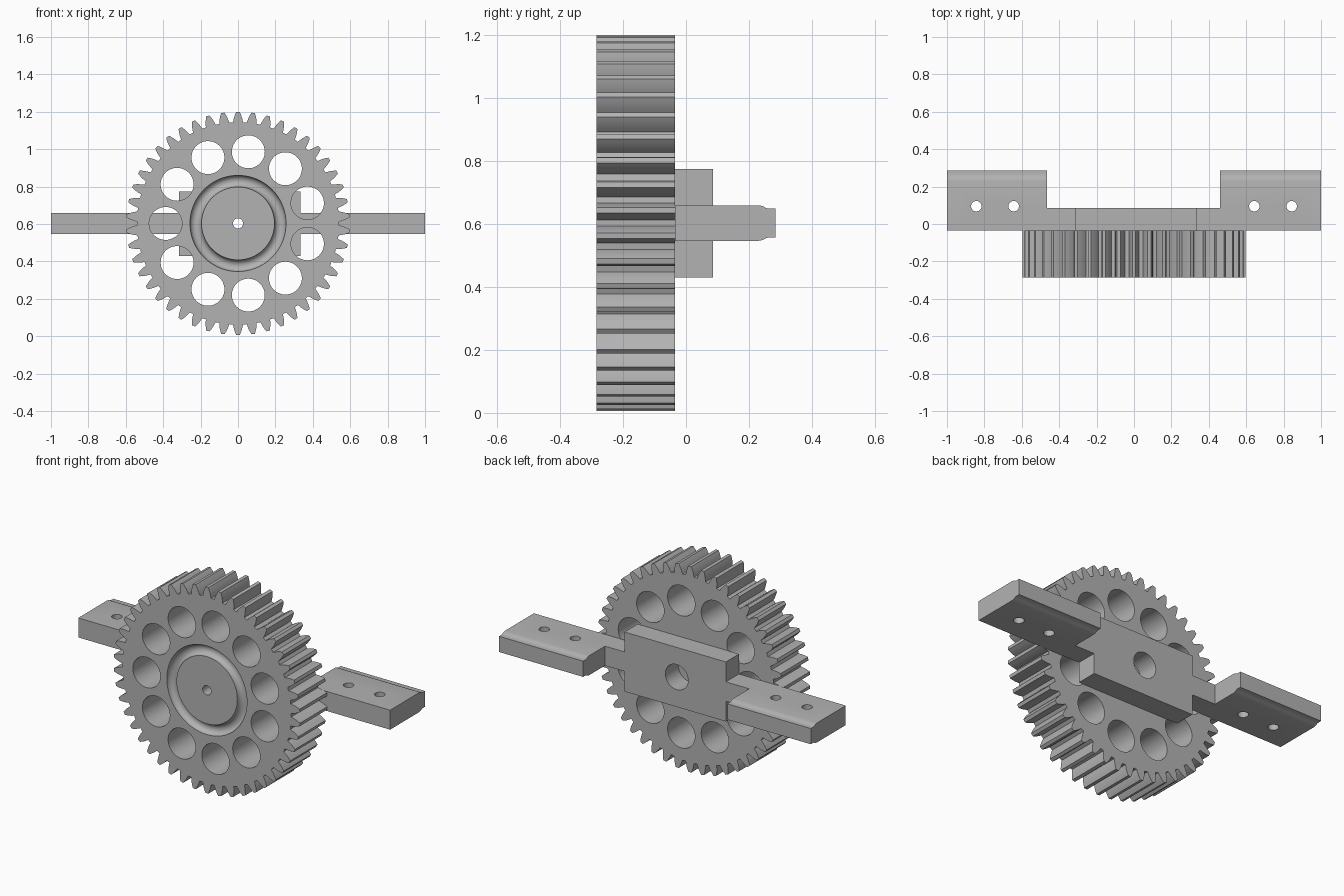
import bpy, bmesh, math
from mathutils import Matrix, Vector

cube = bpy.data.objects.get("Cube")
if cube:
    bpy.data.objects.remove(cube, do_unlink=True)

CZ = 0.603                                # height of the gear axis
FRONT, MID, BACK = -0.285, -0.035, 0.285  # depth limits of gear and bracket

metal = bpy.data.materials.new("plain grey")
metal.use_nodes = True
GREY = (0.45, 0.45, 0.45, 1)
metal.diffuse_color = GREY
metal.node_tree.nodes["Principled BSDF"].inputs["Base Color"].default_value = GREY


def from_bmesh(name, bm):
    bmesh.ops.recalc_face_normals(bm, faces=bm.faces)
    mesh = bpy.data.meshes.new(name)
    bm.to_mesh(mesh)
    bm.free()
    mesh.materials.append(metal)
    ob = bpy.data.objects.new(name, mesh)
    bpy.context.collection.objects.link(ob)
    return ob


def prism(name, points, offset):
    """Extrude a flat outline by an offset vector."""
    bm = bmesh.new()
    face = bm.faces.new([bm.verts.new(p) for p in points])
    new = bmesh.ops.extrude_face_region(bm, geom=[face])["geom"]
    bmesh.ops.translate(bm, vec=Vector(offset),
                        verts=[v for v in new if isinstance(v, bmesh.types.BMVert)])
    return from_bmesh(name, bm)


def box(name, x0, x1, y0, y1, z0, z1):
    return prism(name, [(x0, y0, z0), (x1, y0, z0), (x1, y0, z1), (x0, y0, z1)],
                 (0, y1 - y0, 0))


def cylinder(name, center, radius, depth, axis="Y", sides=48):
    bm = bmesh.new()
    turn = Matrix.Rotation(math.pi / 2, 4, "X") if axis == "Y" else Matrix()
    bmesh.ops.create_cone(bm, cap_ends=True, segments=sides, radius1=radius,
                          radius2=radius, depth=depth,
                          matrix=Matrix.Translation(center) @ turn)
    return from_bmesh(name, bm)


def ring(name, y, major, minor, steps=72, sides=24):
    """Torus around the gear axis."""
    bm = bmesh.new()
    rows = []
    for i in range(steps):
        a = math.tau * i / steps
        row = []
        for j in range(sides):
            b = math.tau * j / sides
            r = major + minor * math.cos(b)
            row.append(bm.verts.new((r * math.cos(a), y + minor * math.sin(b),
                                     CZ + r * math.sin(a))))
        rows.append(row)
    for i in range(steps):
        p, q = rows[i - 1], rows[i]
        for j in range(sides):
            bm.faces.new((p[j - 1], p[j], q[j], q[j - 1]))
    return from_bmesh(name, bm)


def combine(ob, tool, operation="DIFFERENCE"):
    mod = ob.modifiers.new("cut", "BOOLEAN")
    mod.operation, mod.object, mod.solver = operation, tool, "EXACT"
    dg = bpy.context.evaluated_depsgraph_get()
    mesh = bpy.data.meshes.new_from_object(ob.evaluated_get(dg))
    ob.modifiers.clear()
    ob.data = mesh
    bpy.data.objects.remove(tool, do_unlink=True)


def smooth(ob):
    bpy.ops.object.select_all(action="DESELECT")
    ob.select_set(True)
    bpy.context.view_layer.objects.active = ob
    bpy.ops.object.shade_smooth_by_angle(angle=math.radians(25))


# Gear body with tapered, slightly curved teeth
TEETH = 46
flank = [(0.541, 0.027), (0.558, 0.0235), (0.572, 0.0195), (0.585, 0.0145), (0.597, 0.009)]
tooth = [(r, w) for r, w in flank] + [(r, -w) for r, w in reversed(flank)]
outline = []
for i in range(TEETH):
    a = math.pi / 2 - math.tau * i / TEETH
    for r, w in tooth:
        t = a + w / r
        outline.append((r * math.cos(t), FRONT, CZ + r * math.sin(t)))
gear = prism("gear", outline, (0, MID - FRONT, 0))

# Ring of lightening holes, axle hole and rounded front groove
HOLES = 11
for i in range(HOLES):
    a = math.pi + math.tau * i / HOLES
    combine(gear, cylinder("hole_cutter", (0.387 * math.cos(a), -0.16,
                                           CZ + 0.387 * math.sin(a)), 0.088, 0.5))
combine(gear, cylinder("axle_cutter", (0, -0.16, CZ), 0.027, 0.5, sides=32))
combine(gear, ring("groove_cutter", FRONT, 0.226, 0.031))
smooth(gear)

# Cross bar with softened rear edges, thinned between the two wings
half = [(MID, 0.0565), (0.23, 0.0565), (0.243, 0.054), (0.254, 0.048), (0.264, 0.0455), (BACK, 0.0455)]
section = [(-1, y, CZ + h) for y, h in half] + [(-1, y, CZ - h) for y, h in reversed(half)]
bracket = prism("bracket", section, (2, 0, 0))
combine(bracket, box("gap_cutter", -0.465, 0.46, 0.085, 0.5, 0.3, 0.9))

# Centre plate with its large bore
combine(bracket, box("centre_plate", -0.315, 0.335, MID, 0.085, 0.43, 0.775), "UNION")
combine(bracket, cylinder("bore_cutter", (0, 0, CZ), 0.073, 0.5))

# Vertical screw holes in the wings
for side in (-1, 1):
    for x in (0.643, 0.843):
        combine(bracket, cylinder("screw_cutter", (side * x, 0.095, CZ), 0.028, 0.5, "Z", 32))
smooth(bracket)
